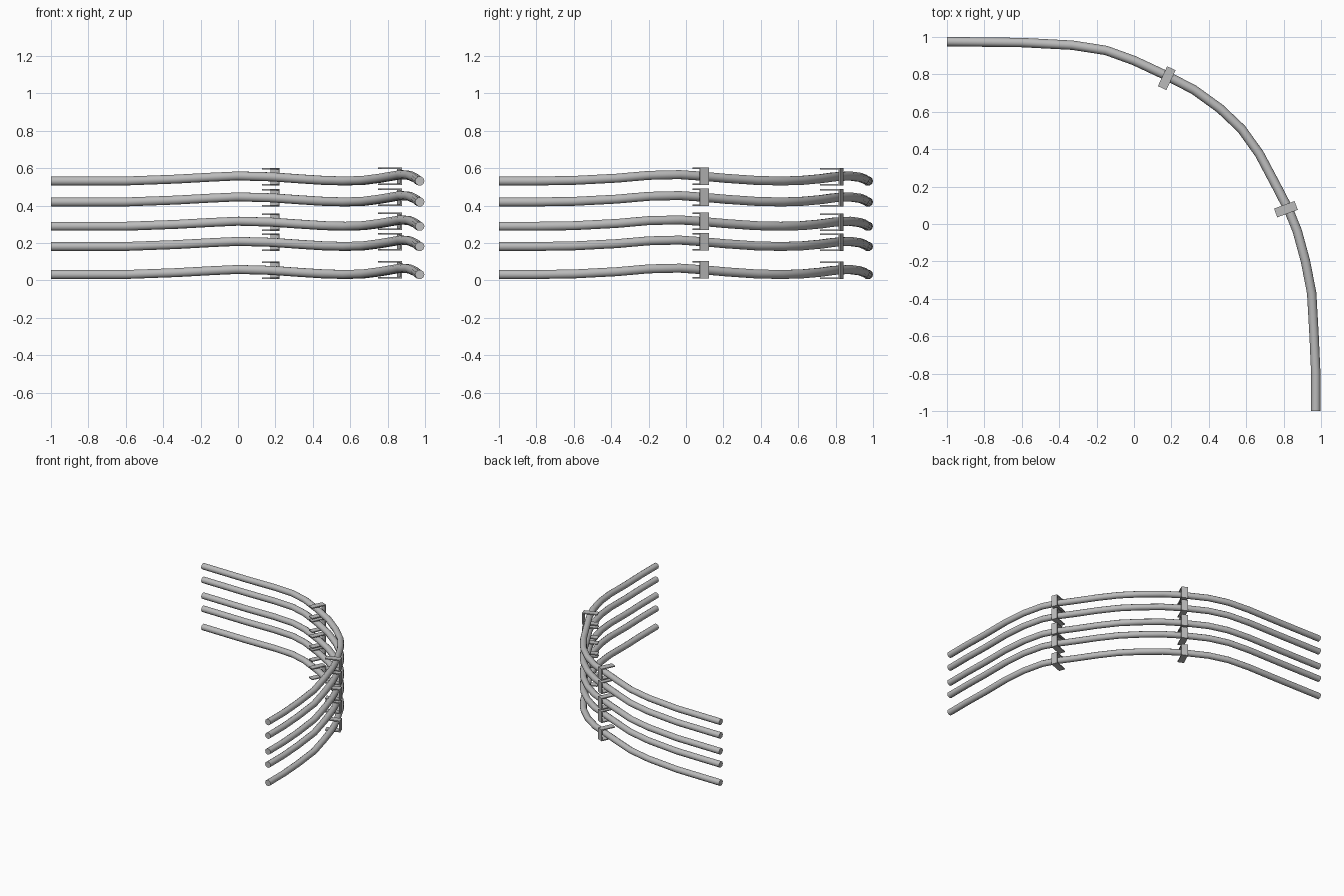
import bpy
from math import radians
from mathutils import Matrix, Vector

cube = bpy.data.objects.get("Cube")
if cube:
    bpy.data.objects.remove(cube, do_unlink=True)

steel = bpy.data.materials.new("grey_steel")
steel.use_nodes = True
colour = (0.5, 0.5, 0.5, 1)
steel.diffuse_color = colour
steel.node_tree.nodes["Principled BSDF"].inputs["Base Color"].default_value = colour

HEIGHTS = [0.032, 0.182, 0.29, 0.42, 0.532]
RADIUS = 0.025

# Pipe centre line: x, y and rise above the pipe's end height
PATH = [(-1, .975, 0), (-.6, .97, 0), (-.33, .956, .01), (-.15, .928, .02),
        (0, .874, .027), (.18, .79, .022), (.32, .718, .012), (.46, .617, .003),
        (.575, .508, 0), (.67, .375, .003), (.755, .215, .014), (.825, .08, .026),
        (.872, -.035, .034), (.917, -.2, .03), (.95, -.37, .015),
        (.963, -.6, .003), (.972, -.8, 0), (.972, -1, 0)]


def pipe(name, height):
    curve = bpy.data.curves.new(name, "CURVE")
    curve.dimensions = "3D"
    curve.bevel_depth = RADIUS
    curve.bevel_resolution = 3
    curve.use_fill_caps = True
    line = curve.splines.new("POLY")
    line.points.add(len(PATH) - 1)
    for point, (x, y, rise) in zip(line.points, PATH):
        point.co = (x, y, height + rise, 1)
    obj = bpy.data.objects.new(name, curve)
    bpy.context.collection.objects.link(obj)
    bpy.ops.object.select_all(action="DESELECT")
    obj.select_set(True)
    bpy.context.view_layer.objects.active = obj
    bpy.ops.object.convert(target="MESH")
    obj = bpy.context.object
    obj.data.materials.clear()
    obj.data.materials.append(steel)
    bpy.ops.object.shade_smooth_by_angle(angle=radians(40))


def bracket(name, centre, angle, width=0.05):
    """C-shaped clip, open towards the inside of the bend (local -x)."""
    top, t, out, inner = 0.047, 0.008, 0.047, -0.07
    profile = [(inner, -top), (out, -top), (out, top), (inner, top),
               (inner, top - t), (out - t, top - t), (out - t, t - top), (inner, t - top)]
    n = len(profile)
    verts = [(x, side * width / 2, z) for side in (-1, 1) for x, z in profile]
    faces = [(i, (i + 1) % n, (i + 1) % n + n, i + n) for i in range(n)]
    # End faces split into web and two flanges
    for k in (0, n):
        faces += [tuple(k + i for i in part)
                  for part in ((0, 1, 6, 7), (1, 2, 5, 6), (2, 3, 4, 5))]
    mesh = bpy.data.meshes.new(name)
    mesh.from_pydata(verts, [], faces)
    mesh.materials.append(steel)
    obj = bpy.data.objects.new(name, mesh)
    bpy.context.collection.objects.link(obj)
    obj.matrix_world = Matrix.Translation(Vector(centre)) @ Matrix.Rotation(radians(angle), 4, "Z")
    # Consistent outward normals
    bpy.ops.object.select_all(action="DESELECT")
    obj.select_set(True)
    bpy.context.view_layer.objects.active = obj
    bpy.ops.object.mode_set(mode="EDIT")
    bpy.ops.mesh.select_all(action="SELECT")
    bpy.ops.mesh.normals_make_consistent(inside=False)
    bpy.ops.object.mode_set(mode="OBJECT")


for number, height in enumerate(HEIGHTS, 1):
    pipe(f"pipe_{number}", height)
    bracket(f"back_bracket_{number}", (.18, .79, height + .022), 65)
    bracket(f"side_bracket_{number}", (.823, .083, height + .026), 20)
